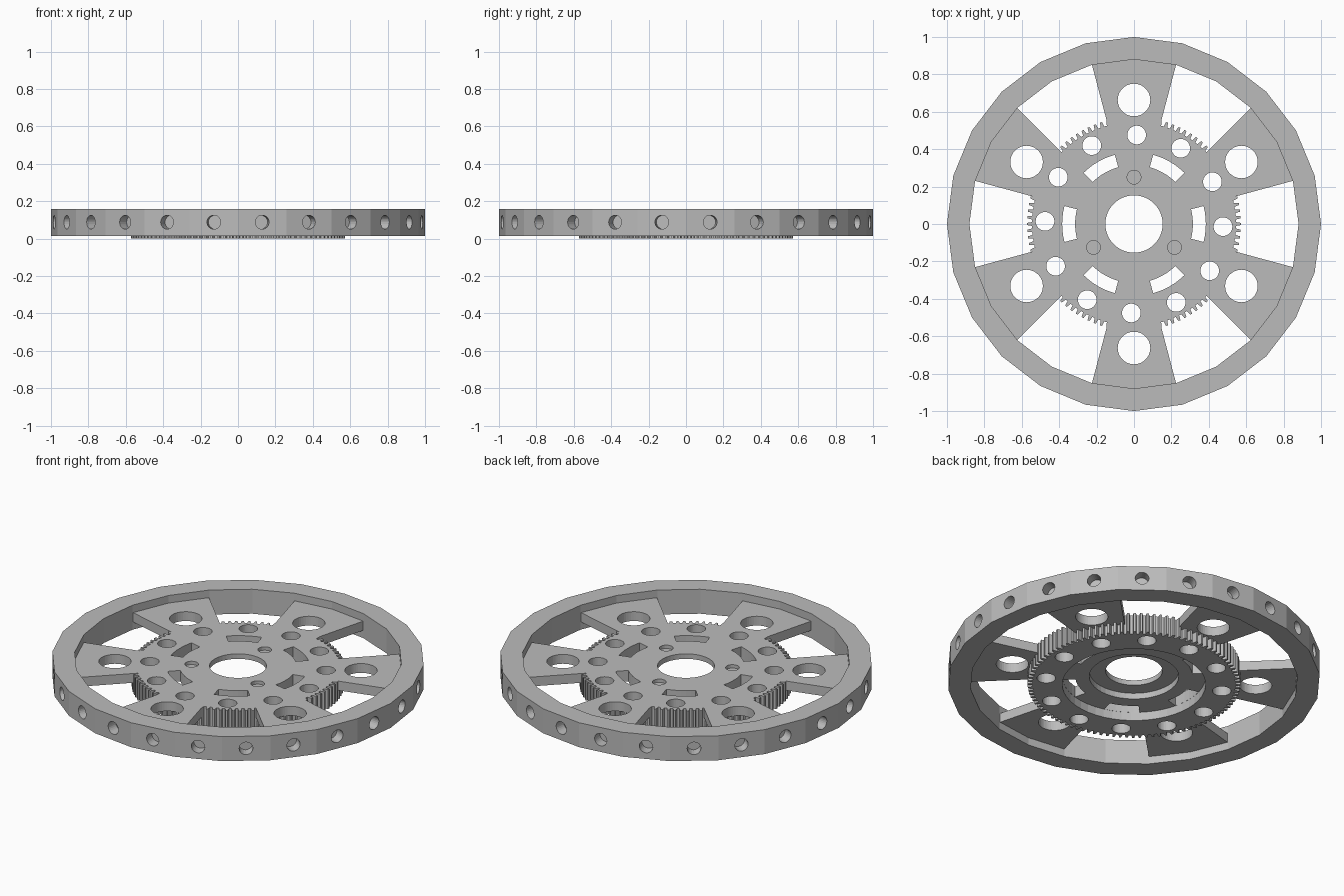
import bpy, bmesh
from math import sin, cos, pi, radians
from mathutils import Matrix, Vector

cube = bpy.data.objects.get("Cube")
if cube:
    bpy.data.objects.remove(cube, do_unlink=True)

grey = bpy.data.materials.new("plain_grey")
grey.use_nodes = True
colour = (0.5, 0.5, 0.5, 1)
grey.diffuse_color = colour
grey.node_tree.nodes["Principled BSDF"].inputs["Base Color"].default_value = colour


def polar(r, deg):
    return r * cos(radians(deg)), r * sin(radians(deg))


def circle(r, n=32, x=0, y=0):
    return [(x + r * cos(2 * pi * i / n), y + r * sin(2 * pi * i / n)) for i in range(n)]


def sector(r0, r1, mid, half, steps=6):
    """Outline of an annular sector around the angle mid."""
    angles = [mid - half + 2 * half * i / steps for i in range(steps + 1)]
    return [polar(r1, a) for a in angles] + [polar(r0, a) for a in reversed(angles)]


def add_prism(bm, outline, z0, z1, matrix=Matrix()):
    low, high = ([bm.verts.new(matrix @ Vector((x, y, z))) for x, y in outline] for z in (z0, z1))
    bm.faces.new(low[::-1])
    bm.faces.new(high)
    n = len(outline)
    for i in range(n):
        j = (i + 1) % n
        bm.faces.new((low[i], low[j], high[j], high[i]))


def make(name, prisms):
    bm = bmesh.new()
    for p in prisms:
        add_prism(bm, *p)
    bmesh.ops.recalc_face_normals(bm, faces=bm.faces)
    mesh = bpy.data.meshes.new(name)
    bm.to_mesh(mesh)
    bm.free()
    mesh.materials.append(grey)
    obj = bpy.data.objects.new(name, mesh)
    bpy.context.scene.collection.objects.link(obj)
    return obj


def combine(target, other, operation):
    """Apply a boolean and discard the helper."""
    mod = target.modifiers.new(operation, 'BOOLEAN')
    mod.operation, mod.object, mod.solver = operation, other, 'EXACT'
    bpy.context.view_layer.objects.active = target
    bpy.ops.object.modifier_apply(modifier=mod.name)
    bpy.data.objects.remove(other, do_unlink=True)


PLATE_TOP = 0.115
SPOKES = range(30, 390, 60)

# Outer rim, faceted, with a blind hole in each facet
rim = make("outer_rim", [(circle(1, 24), 0.015, 0.16)])
combine(rim, make("rim_bore", [(circle(0.88, 24), -0.1, 0.3)]), 'DIFFERENCE')
drills = []
for i in range(24):
    turn = Matrix.Rotation(radians(7.5 + 15 * i), 4, 'Z') @ Matrix.Rotation(pi / 2, 4, 'Y')
    drills.append((circle(0.037, 24), 0.93, 1.1, Matrix.Translation((0, 0, 0.088)) @ turn))
combine(rim, make("rim_drills", drills), 'DIFFERENCE')

# Toothed hub
teeth = 100
outline = []
for i in range(teeth):
    for step, r in ((-0.3, 0.545), (-0.16, 0.571), (0.16, 0.571), (0.3, 0.545)):
        outline.append(polar(r, (i + step) * 360 / teeth))
hub = make("gear_hub_with_spokes", [(outline, 0, PLATE_TOP)])

# Six spokes reaching just into the rim
spokes = [(sector(0.52, 0.9, a, 14.8), 0.06, PLATE_TOP) for a in SPOKES]
combine(hub, make("spokes", spokes), 'UNION')

# Stepped recess under the hub
combine(hub, make("recess", [(circle(0.385, 48), -0.1, 0.05)]), 'DIFFERENCE')
combine(hub, make("inner_recess", [(circle(0.24, 48), -0.1, 0.085)]), 'DIFFERENCE')

# Centre bore, ring of small holes, spoke holes and shallow dimples
holes = [(circle(0.153, 48), -0.1, 0.3)]
holes += [(circle(0.05, 32, *polar(0.476, a - 1.7)), -0.1, 0.3) for a in range(0, 360, 30)]
holes += [(circle(0.087, 40, *polar(0.663, a)), -0.1, 0.3) for a in SPOKES]
holes += [(circle(0.037, 24, *polar(0.25, a)), 0.095, 0.3) for a in (90, 210, 330)]
combine(hub, make("hub_holes", holes), 'DIFFERENCE')

# Curved slots
slots = [(sector(0.315, 0.384, a, 14.5), -0.1, 0.3) for a in range(0, 360, 60)]
combine(hub, make("slots", slots), 'DIFFERENCE')
